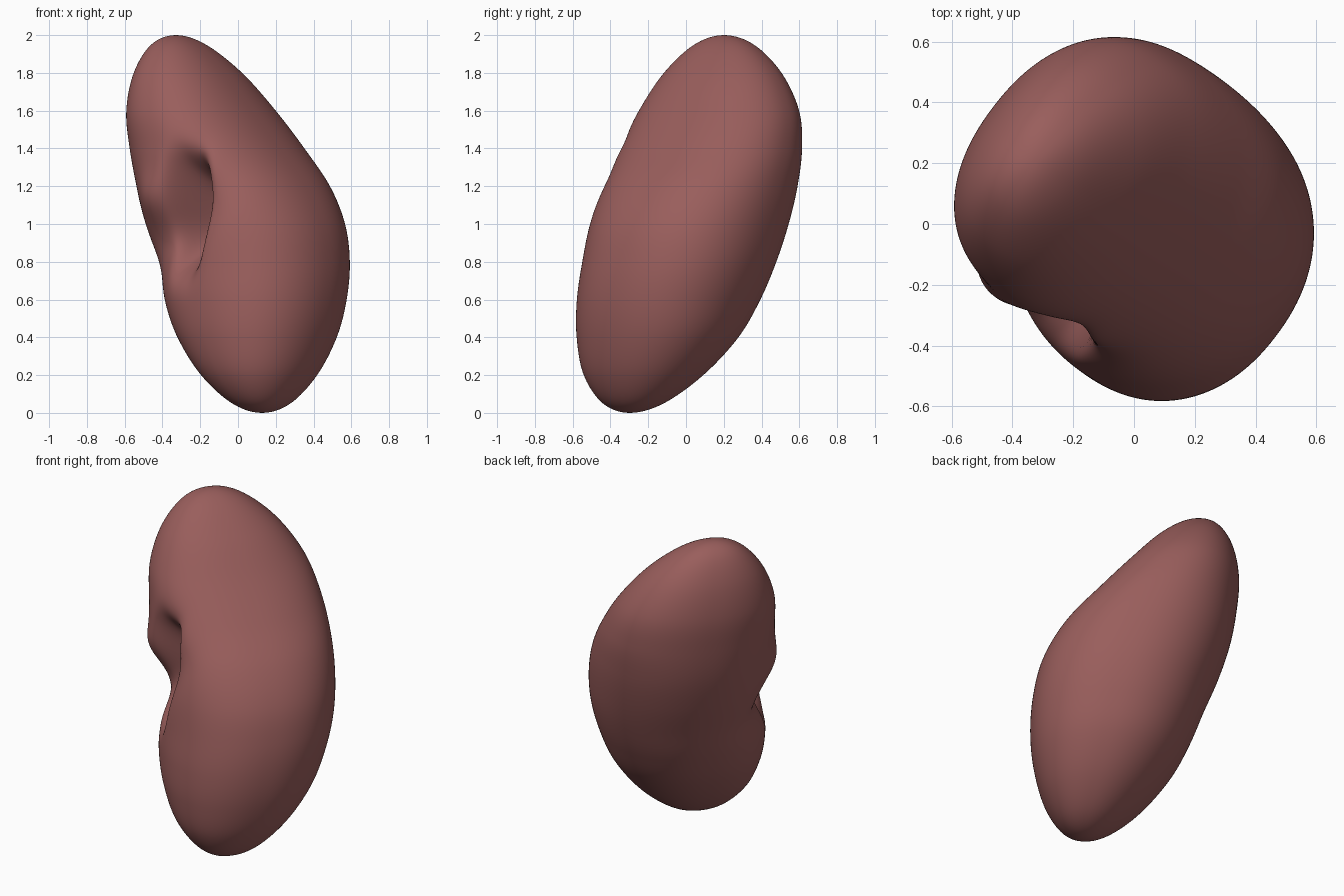
import bpy, bmesh, math

if "Cube" in bpy.data.objects:
    bpy.data.objects.remove(bpy.data.objects["Cube"])

# Horizontal slices: height, centre (u, v) and half sizes (a, b).
# u and v are the x/y axes turned by 45 degrees; the hollow faces -u.
KEYS = [
    (0.00, -0.12, -0.30, 0.00, 0.00),
    (0.05, -0.11, -0.285, 0.165, 0.14),
    (0.20, -0.08, -0.238, 0.32, 0.285),
    (0.40, -0.035, -0.178, 0.425, 0.40),
    (0.60, 0.00, -0.13, 0.475, 0.466),
    (0.80, 0.03, -0.08, 0.498, 0.50),
    (1.00, 0.04, -0.015, 0.508, 0.515),
    (1.20, 0.035, 0.07, 0.508, 0.49),
    (1.40, 0.015, 0.172, 0.495, 0.42),
    (1.60, -0.015, 0.262, 0.45, 0.34),
    (1.80, -0.05, 0.325, 0.335, 0.24),
    (1.95, -0.08, 0.365, 0.17, 0.12),
    (2.00, -0.09, 0.375, 0.00, 0.00),
]
SIDES, STEPS, POWER = 224, 14, 2.2
TURN = math.radians(8)


def mirrored(k):
    return (k[0], k[1], k[2], -k[3], -k[4])


def spline(p0, p1, p2, p3, t):
    return [0.5 * (2 * b + (c - a) * t + (2 * a - 5 * b + 4 * c - d) * t * t
                   + (3 * b - a - 3 * c + d) * t ** 3)
            for a, b, c, d in zip(p0, p1, p2, p3)]


def bell(d, w):
    return math.exp(-(d / w) ** 2)


def squared(c):
    return math.copysign(abs(c) ** (2 / POWER), c)


def shape(u, v, z):
    """Press the hollow into the -u side and turn to x, y, z."""
    side = min(1, max(0, (0.05 - u) / 0.3))
    side = side * side * (3 - 2 * side)
    s = z - 1.00 + 0.6 * v
    groove = 0.11 * bell(s, 0.18) * bell(v - 0.02, 0.23)
    pit = 0.30 * math.exp(-(abs((v + 0.04) / 0.09) ** 3 + abs((z - 1.06) / 0.27) ** 3))
    # swollen lip behind the hollow
    lip = 0.04 * bell(v - 0.2, 0.12) * bell(z - 1.14, 0.14)
    u += side * (groove + pit - lip)
    r = math.sqrt(0.5)
    return ((u - v) * r, (u + v) * r, z)


def outline(z, cu, cv, a, b, q):
    """Point on a slightly squared, turned ellipse."""
    p, t = a * squared(math.cos(q)), b * squared(math.sin(q))
    c, s = math.cos(TURN), math.sin(TURN)
    return shape(cu + p * c - t * s, cv + p * s + t * c, z)


# Kidney body lofted through the slices
pts = [mirrored(KEYS[1])] + KEYS + [mirrored(KEYS[-2])]
slices = []
for i in range(len(KEYS) - 1):
    for j in range(STEPS):
        if i or j:
            slices.append(spline(*pts[i:i + 4], j / STEPS))

bm = bmesh.new()
rings = [[bm.verts.new(outline(*sl, 2 * math.pi * (k + 0.5) / SIDES))
          for k in range(SIDES)] for sl in slices]
ends = [bm.verts.new(shape(k[1], k[2], k[0])) for k in (KEYS[0], KEYS[-1])]
for k in range(SIDES):
    n = (k + 1) % SIDES
    for lo, hi in zip(rings, rings[1:]):
        bm.faces.new((lo[k], lo[n], hi[n], hi[k]))
    bm.faces.new((ends[0], rings[0][n], rings[0][k]))
    bm.faces.new((ends[1], rings[-1][k], rings[-1][n]))
for f in bm.faces:
    f.smooth = True
mesh = bpy.data.meshes.new("kidney")
bm.to_mesh(mesh)
bm.free()
kidney = bpy.data.objects.new("kidney", mesh)
bpy.context.collection.objects.link(kidney)

# Soften the slices and the rim of the hollow
smooth = kidney.modifiers.new("soften", 'SMOOTH')
smooth.factor, smooth.iterations = 0.5, 8

mat = bpy.data.materials.new("flesh")
mat.diffuse_color = (0.32, 0.112, 0.107, 1)
mat.use_nodes = True
mat.node_tree.nodes["Principled BSDF"].inputs["Base Color"].default_value = mat.diffuse_color
mesh.materials.append(mat)
